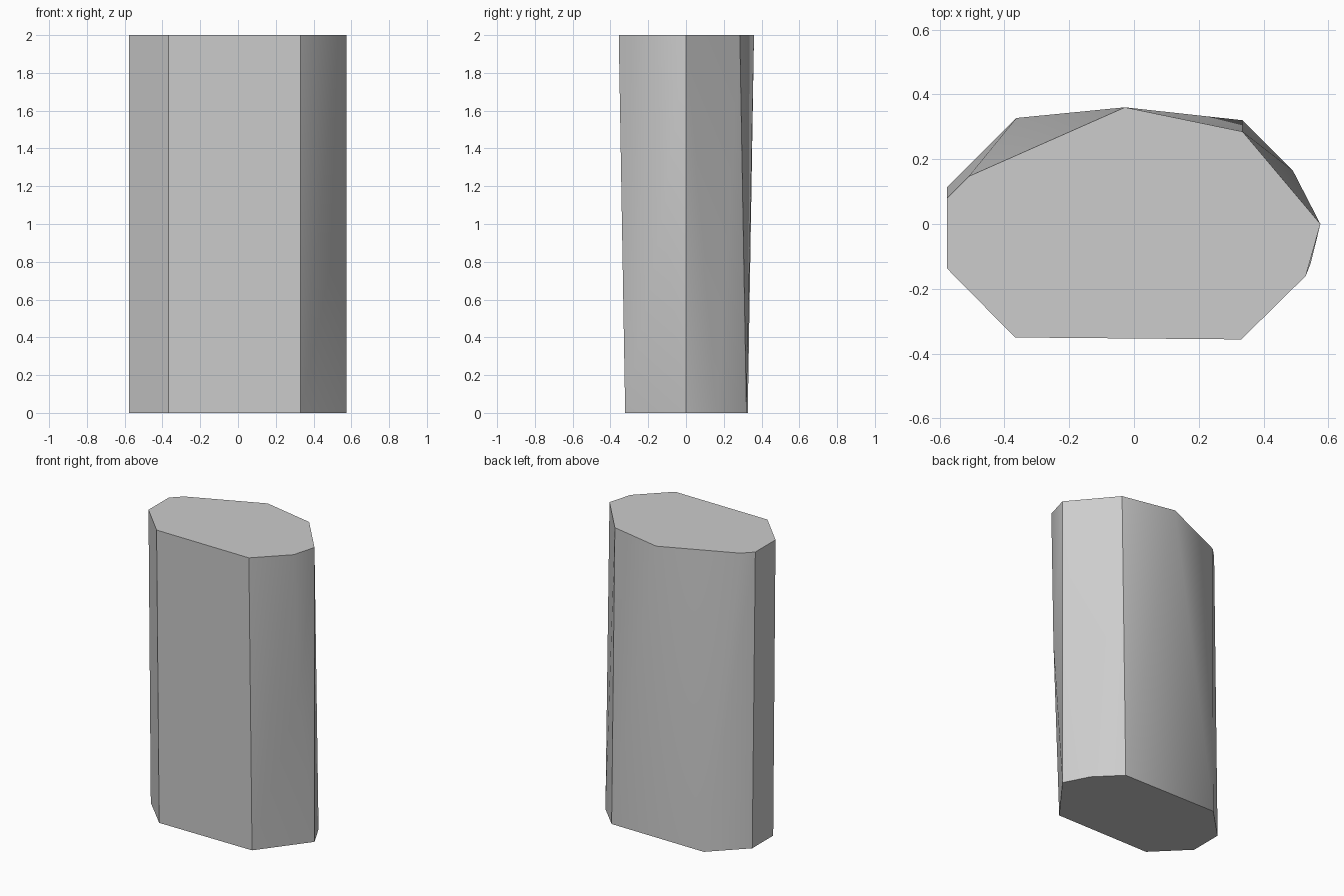
import bpy, bmesh, math

default_cube = bpy.data.objects.get("Cube")
if default_cube:
    bpy.data.objects.remove(default_cube, do_unlink=True)

HEIGHT = 2.0

# Outlines of the two ends, counter-clockwise from the left front corner
top_outline = [(-.577, -.137), (-.367, -.35), (.331, -.356), (.53, -.16), (.575, 0),
               (.335, .285), (-.028, .36), (-.51, .147), (-.577, .08)]
base_outline = [(-.577, -.112), (-.367, -.322), (.331, -.322), (.575, 0), (.49, .165),
                (.335, .32), (-.363, .327), (-.577, .113)]
side_bulge = (.545, -.122, 1.05)


def grey_material():
    mat = bpy.data.materials.new("light_grey")
    mat.use_nodes = True
    colour = (.604, .604, .604, 1)
    mat.diffuse_color = colour
    mat.node_tree.nodes["Principled BSDF"].inputs["Base Color"].default_value = colour
    return mat


# Faceted block wrapped around both outlines and the bulge on one side
bm = bmesh.new()
for outline, z in ((base_outline, 0), (top_outline, HEIGHT)):
    for x, y in outline:
        bm.verts.new((x, y, z))
bm.verts.new(side_bulge)
bmesh.ops.convex_hull(bm, input=bm.verts[:])
bmesh.ops.dissolve_limit(bm, angle_limit=math.radians(.5),
                         verts=bm.verts[:], edges=bm.edges[:])
bmesh.ops.recalc_face_normals(bm, faces=bm.faces[:])

mesh = bpy.data.meshes.new("faceted_block")
bm.to_mesh(mesh)
bm.free()
mesh.materials.append(grey_material())
block = bpy.data.objects.new("faceted_block", mesh)
bpy.context.collection.objects.link(block)

# Soft shading on the shallow facets, crisp on the corners
bpy.ops.object.select_all(action="DESELECT")
block.select_set(True)
bpy.context.view_layer.objects.active = block
bpy.ops.object.shade_smooth_by_angle(angle=math.radians(30))
